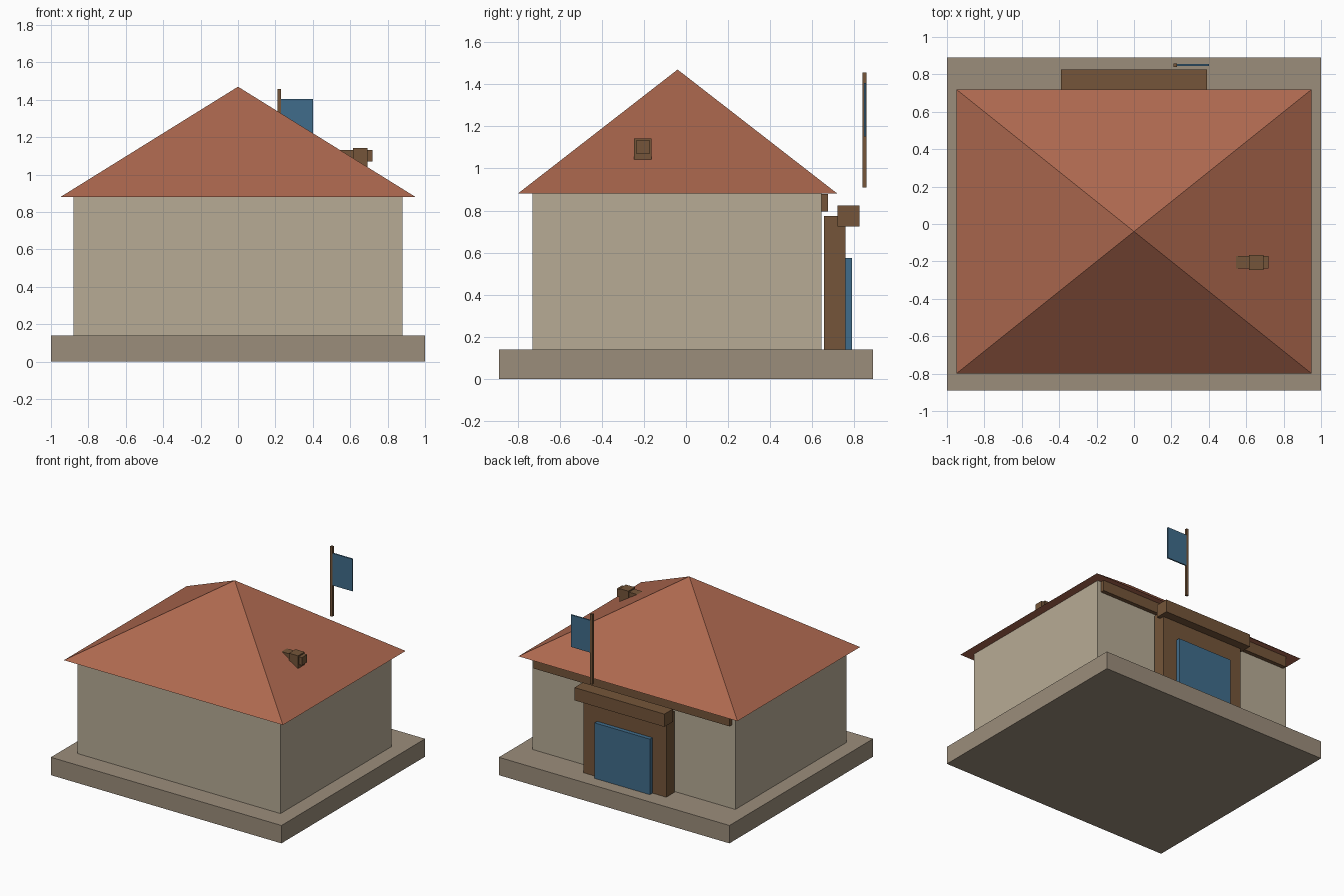
import bpy

if "Cube" in bpy.data.objects:
    bpy.data.objects.remove(bpy.data.objects["Cube"])


def material(name, rgb):
    m = bpy.data.materials.new(name)
    # 8-bit display colour to linear
    m.diffuse_color = [(c / 255) ** 2.2 for c in rgb] + [1.0]
    m.use_nodes = True
    m.node_tree.nodes["Principled BSDF"].inputs["Base Color"].default_value = m.diffuse_color
    return m


stone = material("stone", (154, 140, 122))
plaster = material("plaster", (182, 170, 148))
tile = material("roof_tile", (172, 104, 80))
wood = material("wood", (116, 86, 60))
blue = material("blue", (66, 108, 138))


def add_mesh(name, verts, faces, mat):
    mesh = bpy.data.meshes.new(name)
    mesh.from_pydata(verts, [], faces)
    mesh.materials.append(mat)
    obj = bpy.data.objects.new(name, mesh)
    bpy.context.collection.objects.link(obj)
    return obj


def box(name, x, y, z, mat):
    """Box from (min, max) ranges on each axis."""
    verts = [(a, b, c) for c in z for b in y for a in x]
    faces = [(0, 2, 3, 1), (4, 5, 7, 6), (0, 1, 5, 4),
             (2, 6, 7, 3), (0, 4, 6, 2), (1, 3, 7, 5)]
    return add_mesh(name, verts, faces, mat)


# Plinth and walls
box("base", (-1, 1), (-0.89, 0.89), (0, 0.14), stone)
box("walls", (-0.88, 0.88), (-0.73, 0.645), (0.14, 0.88), plaster)

# Pyramid roof
add_mesh("roof",
         [(-0.95, -0.80, 0.88), (0.95, -0.80, 0.88), (0.95, 0.72, 0.88),
          (-0.95, 0.72, 0.88), (0, -0.04, 1.47)],
         [(3, 2, 1, 0), (0, 1, 4), (1, 2, 4), (2, 3, 4), (3, 0, 4)], tile)

# Doorway on the back wall
box("eave_beam", (-0.85, 0.85), (0.62, 0.676), (0.795, 0.879), wood)
box("door_frame", (-0.36, 0.36), (0.656, 0.758), (0.14, 0.775), wood)
box("lintel", (-0.39, 0.39), (0.72, 0.825), (0.725, 0.825), wood)
box("door", (-0.24, 0.24), (0.75, 0.79), (0.14, 0.575), blue)

# Flag above the doorway
box("flag_pole", (0.21, 0.23), (0.84, 0.859), (0.91, 1.457), wood)
box("flag", (0.23, 0.40), (0.845, 0.856), (1.153, 1.405), blue)

# Spout poking out of the right roof slope, with its collar
box("roof_spout", (0.50, 0.72), (-0.237, -0.172), (1.07, 1.132), wood)
box("spout_collar", (0.615, 0.693), (-0.246, -0.165), (1.042, 1.142), wood)
